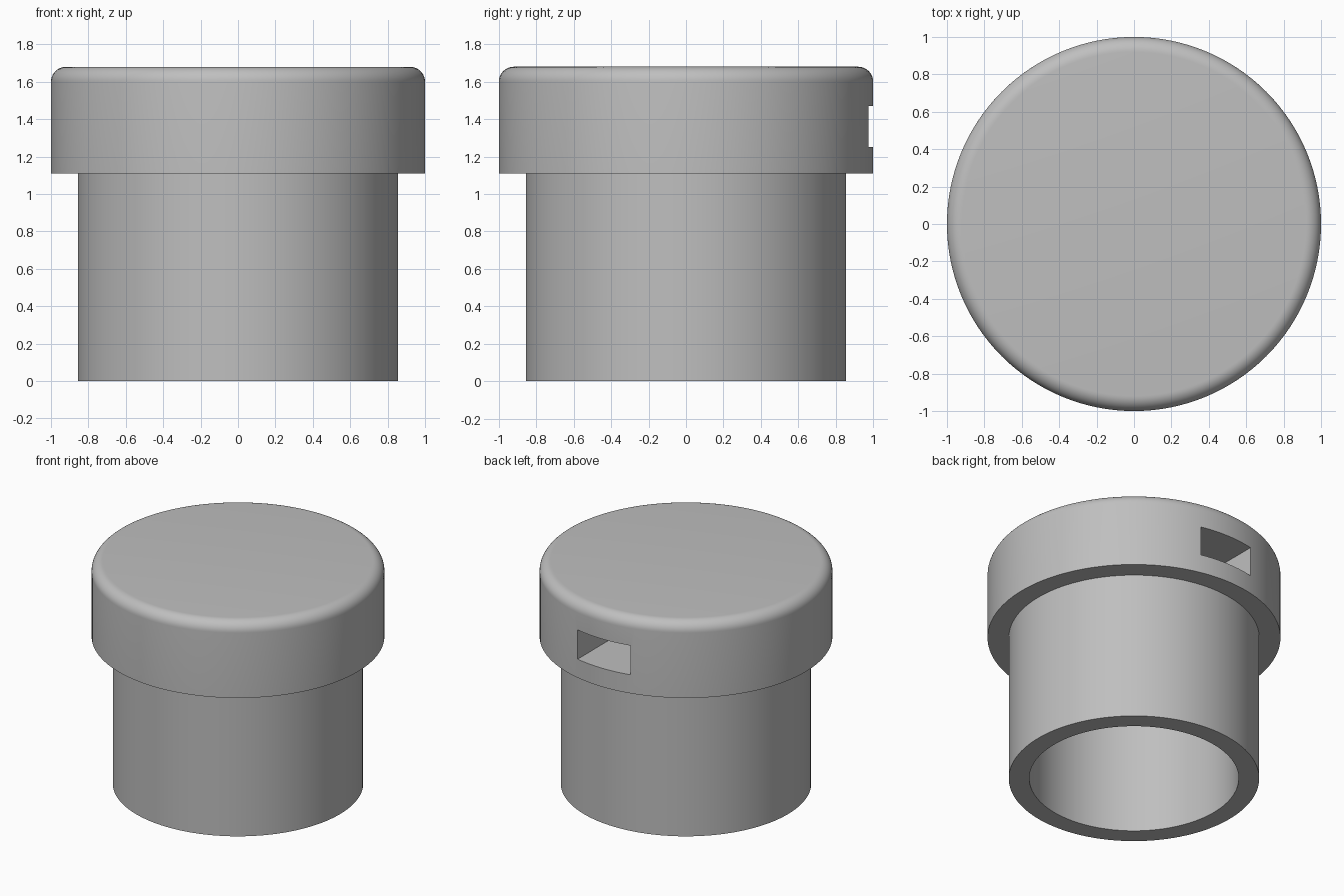
import bpy, bmesh, math
from mathutils import Matrix, Vector

cube = bpy.data.objects.get("Cube")
if cube:
    bpy.data.objects.remove(cube, do_unlink=True)

HEIGHT, SHOULDER, FILLET = 1.68, 1.11, 0.08
HEAD_R, SLEEVE_R, BORE_R = 1.0, 0.855, 0.715
SEGMENTS = 128

# Plain grey material
grey = bpy.data.materials.new("grey plastic")
grey.use_nodes = True
colour = (0.52, 0.52, 0.52, 1)
grey.diffuse_color = colour
grey.node_tree.nodes["Principled BSDF"].inputs["Base Color"].default_value = colour


def add_object(name, bm):
    bmesh.ops.recalc_face_normals(bm, faces=bm.faces)
    mesh = bpy.data.meshes.new(name)
    bm.to_mesh(mesh)
    bm.free()
    mesh.materials.append(grey)
    obj = bpy.data.objects.new(name, mesh)
    bpy.context.collection.objects.link(obj)
    return obj


def lathe(name, profile):
    bm = bmesh.new()
    verts = [bm.verts.new((r, 0, z)) for r, z in profile]
    edges = [bm.edges.new(pair) for pair in zip(verts, verts[1:])]
    bmesh.ops.spin(bm, geom=verts + edges, cent=(0, 0, 0), axis=(0, 0, 1),
                   angle=math.tau, steps=SEGMENTS, use_merge=True)
    bmesh.ops.remove_doubles(bm, verts=bm.verts, dist=1e-4)
    return add_object(name, bm)


# Flanged plug: blind bore, sleeve, wide head with a rounded top rim
rim = [(HEAD_R - FILLET + FILLET * math.cos(a), HEIGHT - FILLET + FILLET * math.sin(a))
       for a in (math.pi / 2 * i / 10 for i in range(11))]
plug = lathe("flanged_plug", [
    (0, SHOULDER), (BORE_R, SHOULDER), (BORE_R, 0), (SLEEVE_R, 0),
    (SLEEVE_R, SHOULDER), (HEAD_R, SHOULDER), *rim, (0, HEIGHT)])

# Rectangular slot cut into the back of the head
bm = bmesh.new()
bmesh.ops.create_cube(bm, size=1, matrix=Matrix.Translation((0, 0.8, 1.36))
                      @ Matrix.Diagonal(Vector((0.44, 0.6, 0.22, 1))))
cutter = add_object("slot_cutter", bm)
cutter.hide_render = True

bpy.context.view_layer.objects.active = plug
plug.select_set(True)
cut = plug.modifiers.new("slot", 'BOOLEAN')
cut.operation, cut.solver, cut.object = 'DIFFERENCE', 'EXACT', cutter
bpy.ops.object.modifier_apply(modifier=cut.name)
bpy.data.objects.remove(cutter, do_unlink=True)

bpy.ops.object.shade_smooth_by_angle(angle=math.radians(30))
